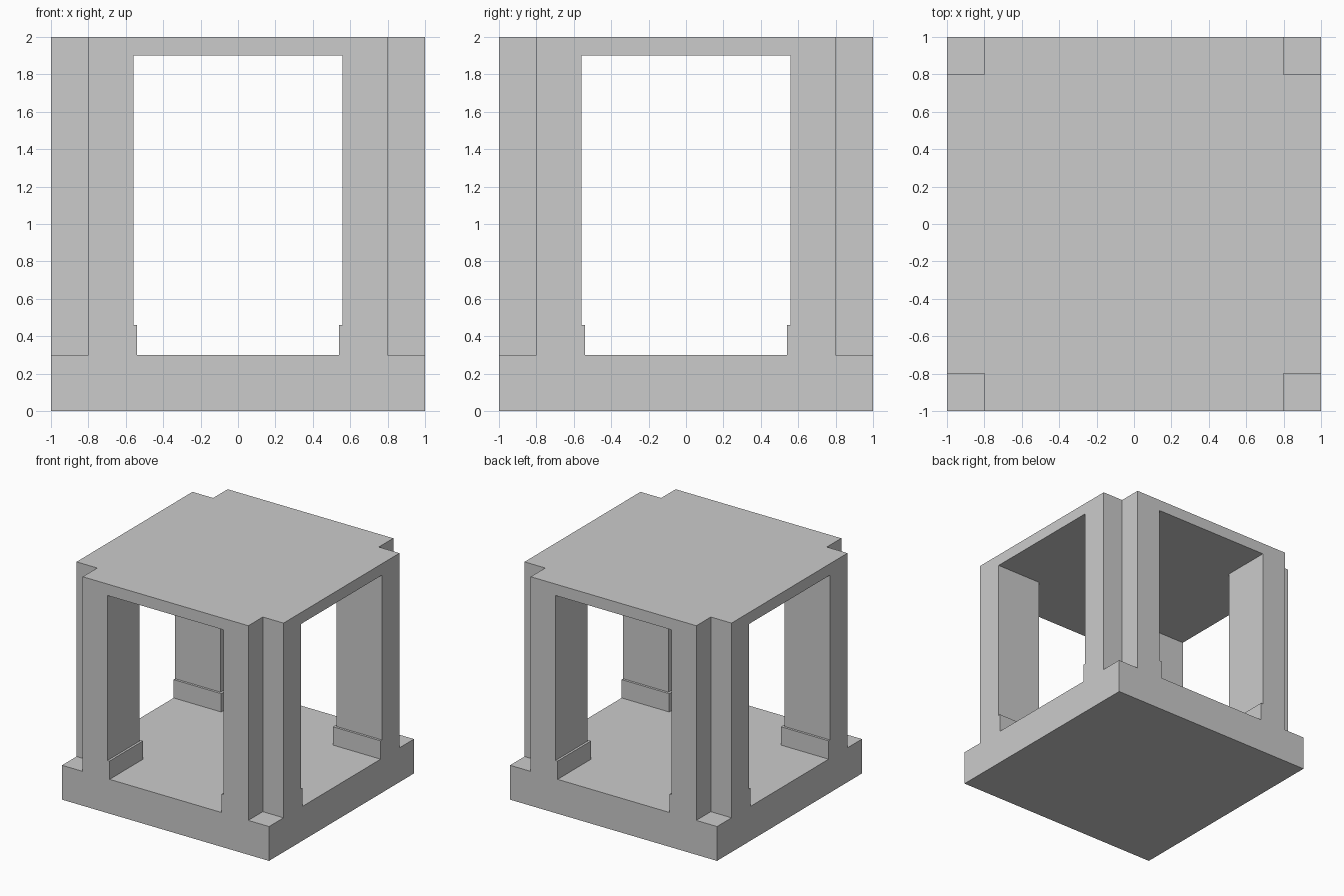
import bpy
import bmesh

if "Cube" in bpy.data.objects:
    bpy.data.objects.remove(bpy.data.objects["Cube"])


def prism(name, outline, z0, z1):
    """Extrude a flat outline from z0 up to z1."""
    bm = bmesh.new()
    face = bm.faces.new([bm.verts.new((x, y, z0)) for x, y in outline])
    up = bmesh.ops.extrude_face_region(bm, geom=[face])["geom"]
    for v in up:
        if isinstance(v, bmesh.types.BMVert):
            v.co.z = z1
    bmesh.ops.recalc_face_normals(bm, faces=bm.faces)
    mesh = bpy.data.meshes.new(name)
    bm.to_mesh(mesh)
    bm.free()
    ob = bpy.data.objects.new(name, mesh)
    bpy.context.collection.objects.link(ob)
    return ob


def rect(x0, x1, y0, y1):
    return [(x0, y0), (x1, y0), (x1, y1), (x0, y1)]


def plus(inner, outer):
    """Plus-shaped outline: two crossing passages."""
    i, o = inner, outer
    return [(i, -o), (i, -i), (o, -i), (o, i), (i, i), (i, o),
            (-i, o), (-i, i), (-o, i), (-o, -i), (-i, -i), (-i, -o)]


def carve(target, cutter):
    cutter.hide_render = True
    mod = target.modifiers.new(cutter.name, 'BOOLEAN')
    mod.operation = 'DIFFERENCE'
    mod.solver = 'EXACT'
    mod.object = cutter
    bpy.context.view_layer.objects.active = target
    bpy.ops.object.modifier_apply(modifier=mod.name)
    bpy.data.objects.remove(cutter)


# Solid block that becomes the base, four pillars and roof
pavilion = prism("pavilion_frame", rect(-1, 1, -1, 1), 0, 2)

# Crossing openings, leaving a 0.02 plinth step at the foot of each pillar
carve(pavilion, prism("opening_cutter", plus(0.56, 1.2), 0.46, 1.9))
carve(pavilion, prism("plinth_cutter", plus(0.54, 1.2), 0.3, 0.6))

# Square notches down the four outer corners
for sx in (-1, 1):
    for sy in (-1, 1):
        xs = sorted((0.8 * sx, 1.2 * sx))
        ys = sorted((0.8 * sy, 1.2 * sy))
        carve(pavilion, prism("notch_cutter", rect(*xs, *ys), 0.3, 2.2))
